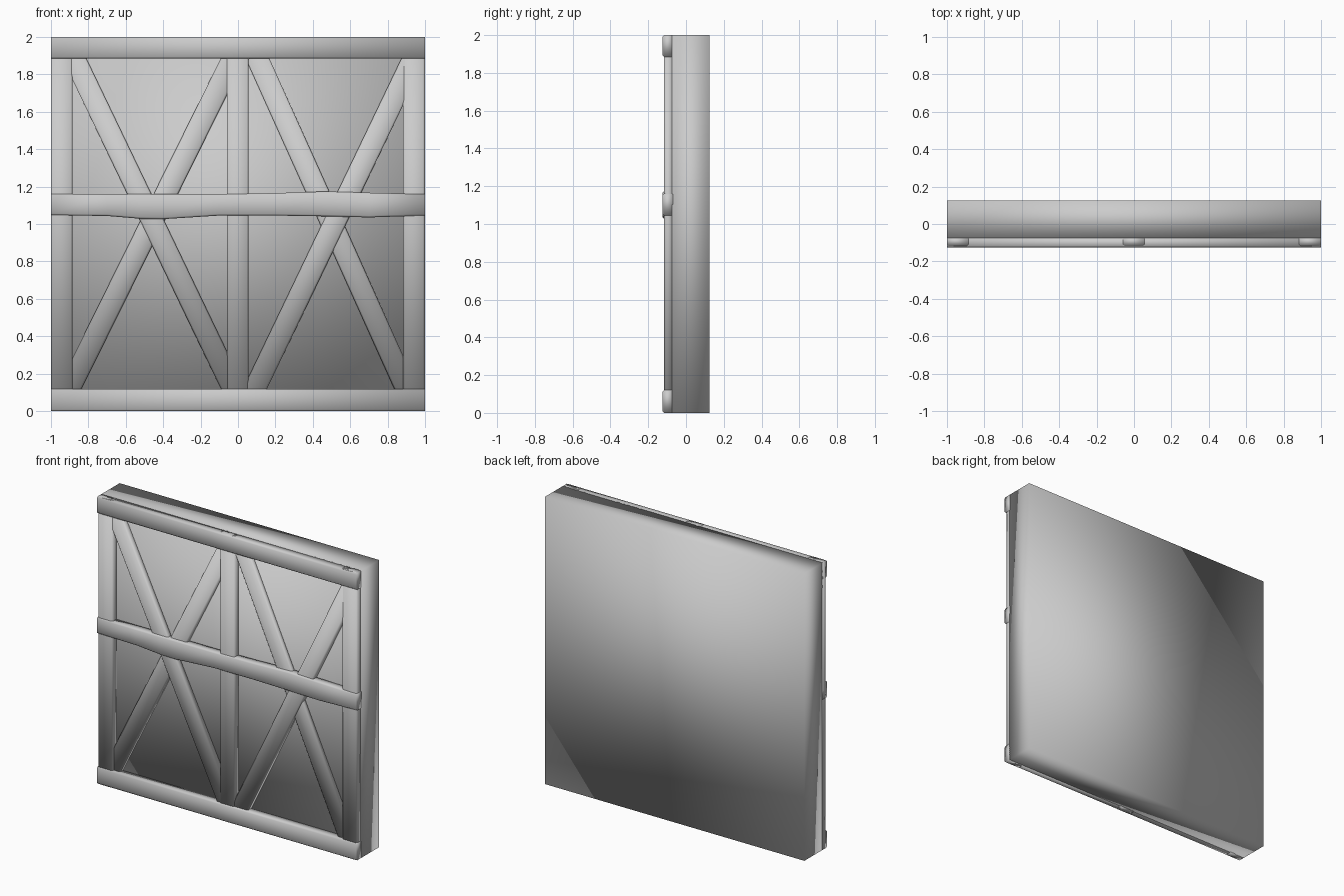
import bpy, bmesh
from mathutils import Vector

if "Cube" in bpy.data.objects:
    bpy.data.objects.remove(bpy.data.objects["Cube"])

BACK = -0.07   # beams sink slightly into the wall


def finish(bm, name):
    bmesh.ops.recalc_face_normals(bm, faces=bm.faces)
    for f in bm.faces:
        f.smooth = True
    me = bpy.data.meshes.new(name)
    bm.to_mesh(me)
    bm.free()
    ob = bpy.data.objects.new(name, me)
    bpy.context.collection.objects.link(ob)
    return ob


def beam(name, stations, front, chamfer=0.009):
    """Sweep a chamfered timber section; stations are (x, z, half_width)."""
    bm = bmesh.new()
    a, b = stations[0], stations[-1]
    d = Vector((b[0] - a[0], 0, b[1] - a[1])).normalized()
    side = Vector((-d.z, 0, d.x))
    rings = []
    for x, z, w in stations:
        prof = [(-w, BACK), (-w, front + chamfer), (-w + chamfer, front),
                (w - chamfer, front), (w, front + chamfer), (w, BACK)]
        rings.append([bm.verts.new(Vector((x, y, z)) + side * s) for s, y in prof])
    for r, q in zip(rings, rings[1:]):
        for i in range(6):
            j = (i + 1) % 6
            bm.faces.new((r[i], r[j], q[j], q[i]))
    bm.faces.new(rings[0])
    bm.faces.new(rings[-1])
    return finish(bm, name)


# Plaster wall slab
bm = bmesh.new()
bmesh.ops.create_cube(bm, size=1)
bmesh.ops.scale(bm, vec=(2, 0.2, 2), verts=bm.verts)
bmesh.ops.translate(bm, vec=(0, 0.025, 1), verts=bm.verts)
finish(bm, "wall_panel")

# Upright posts
for name, x in (("left_post", -0.942), ("middle_post", -0.002), ("right_post", 0.94)):
    beam(name, [(x, 0.0, 0.058), (x, 2.0, 0.058)], -0.117)

# Top and bottom rails
beam("top_rail", [(-1, 1.942, 0.058), (1, 1.942, 0.058)], -0.125)
beam("bottom_rail", [(-1, 0.06, 0.06), (1, 0.06, 0.06)], -0.125)

# Slightly crooked middle rail: x, lower edge, upper edge
edges = [(-1, 1.047, 1.16), (-0.7, 1.043, 1.16), (-0.52, 1.028, 1.16),
         (-0.4, 1.026, 1.16), (-0.1, 1.045, 1.16), (0.2, 1.045, 1.165),
         (0.47, 1.041, 1.174), (0.7, 1.035, 1.167), (1, 1.045, 1.16)]
beam("middle_rail", [(x, (lo + hi) / 2, (hi - lo) / 2) for x, lo, hi in edges], -0.125)

# Crossed diagonal braces: x at z = 1, slope, front depth
braces = (("left_brace_falling", -0.45, -0.48, -0.112),
          ("left_brace_rising", -0.465, 0.495, -0.104),
          ("right_brace_falling", 0.502, -0.45, -0.104),
          ("right_brace_rising", 0.513, 0.48, -0.112))
for name, x, slope, front in braces:
    beam(name, [(x + slope * (z - 1), z, 0.058) for z in (0.09, 1.9)], front)
